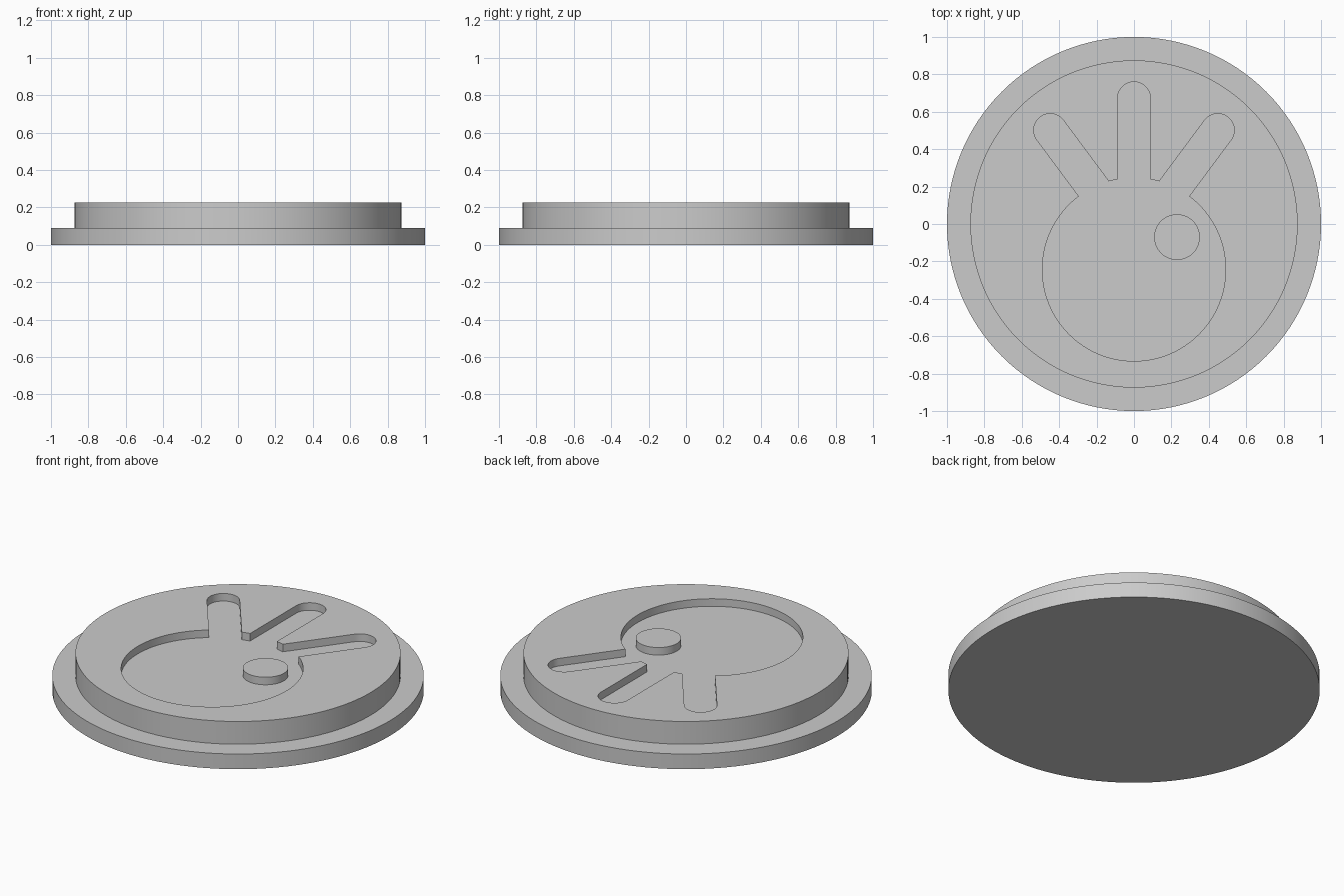
import bpy
import bmesh
from math import cos, sin, pi, atan2
from mathutils import Vector

cube = bpy.data.objects.get("Cube")
if cube:
    bpy.data.objects.remove(cube, do_unlink=True)

BASE_TOP, FLOOR, TOP = 0.09, 0.18, 0.225

grey = bpy.data.materials.new("plain grey")
grey.use_nodes = True
colour = (0.6, 0.6, 0.6, 1)
grey.diffuse_color = colour
grey.node_tree.nodes["Principled BSDF"].inputs["Base Color"].default_value = colour


def arc(centre, radius, start, end, steps):
    return [Vector((centre[0] + radius * cos(start + (end - start) * i / steps),
                    centre[1] + radius * sin(start + (end - start) * i / steps)))
            for i in range(steps + 1)]


def prism(name, outline, low, high):
    """Extrude a flat outline between two heights."""
    bm = bmesh.new()
    face = bm.faces.new([bm.verts.new((p.x, p.y, low)) for p in outline])
    result = bmesh.ops.extrude_face_region(bm, geom=[face])
    verts = [v for v in result["geom"] if isinstance(v, bmesh.types.BMVert)]
    bmesh.ops.translate(bm, verts=verts, vec=(0, 0, high - low))
    bmesh.ops.recalc_face_normals(bm, faces=bm.faces[:])
    mesh = bpy.data.meshes.new(name)
    bm.to_mesh(mesh)
    bm.free()
    mesh.materials.append(grey)
    obj = bpy.data.objects.new(name, mesh)
    bpy.context.collection.objects.link(obj)
    return obj


def disc(name, centre, radius, low, high, sides=128):
    return prism(name, arc(centre, radius, 0, 2 * pi, sides)[:-1], low, high)


def slot_cutter(start, end, radius):
    """Round-ended bar running outwards from start to end."""
    start, end = Vector(start), Vector(end)
    axis = (end - start).normalized()
    side = Vector((axis.y, -axis.x)) * radius
    angle = atan2(axis.y, axis.x)
    outline = [start - side, start + side]
    outline += arc(end, radius, angle - pi / 2, angle + pi / 2, 24)
    return prism("slot_cutter", outline, FLOOR, TOP + 0.1)


def carve(target, cutter):
    cutter.hide_render = True
    mod = target.modifiers.new("recess", 'BOOLEAN')
    mod.operation = 'DIFFERENCE'
    mod.solver = 'EXACT'
    mod.object = cutter
    bpy.context.view_layer.objects.active = target
    bpy.ops.object.modifier_apply(modifier=mod.name)
    bpy.data.objects.remove(cutter, do_unlink=True)


# Stepped round body
base = disc("base_flange", (0, 0), 1.0, 0, BASE_TOP)
plate = disc("raised_plate", (0, 0), 0.875, BASE_TOP, TOP)

# Shallow recess: one round pocket with three radiating slots
carve(plate, disc("pocket_cutter", (0, -0.243), 0.49, FLOOR, TOP + 0.1))
carve(plate, slot_cutter((0, 0), (0, 0.672), 0.088))
for s in (-1, 1):
    carve(plate, slot_cutter((s * 0.09, 0.02), (s * 0.448, 0.502), 0.088))

# Round post standing in the pocket
post = disc("pocket_post", (0.23, -0.07), 0.122, FLOOR, TOP, 64)

# Smooth walls with crisp rims
bpy.ops.object.select_all(action='DESELECT')
for obj in (base, plate, post):
    obj.select_set(True)
bpy.context.view_layer.objects.active = plate
bpy.ops.object.shade_smooth_by_angle(angle=pi / 6)
